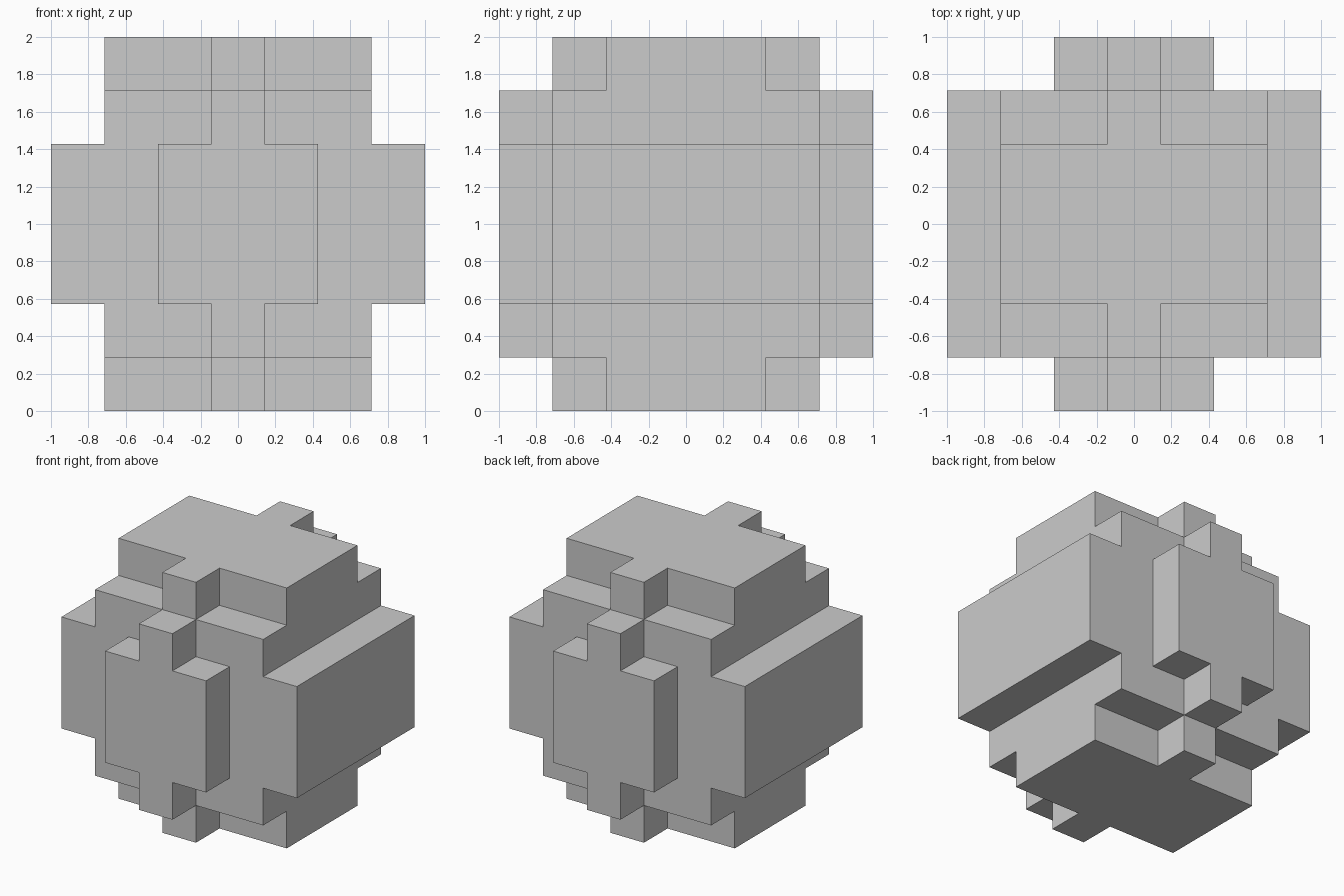
import bpy, bmesh, math
from mathutils import Vector

if "Cube" in bpy.data.objects:
    bpy.data.objects.remove(bpy.data.objects["Cube"])

N = 3              # voxel indices run from -N to N
S = 2 / 7          # voxel size


def filled(x, y, z):
    """Stepped ball: a 5x5x5 core with caps on all six sides."""
    x, y, z = abs(x), abs(y), abs(z)
    core = x <= 2 and y <= 2 and z <= 2
    side_cap = x == 3 and y <= 2 and z <= 1
    front_cap = y == 3 and ((x <= 1 and z <= 1) or (x == 0 and z <= 2))
    top_cap = z == 3 and ((x <= 2 and y <= 1) or (x == 0 and y <= 2))
    return core or side_cap or front_cap or top_cap


bm = bmesh.new()
corners = {}


def corner(p):
    key = tuple(round(c * 2) for c in p)
    if key not in corners:
        corners[key] = bm.verts.new((p[0] * S, p[1] * S, p[2] * S + 1))
    return corners[key]


# Outer skin: one square wherever a filled voxel meets an empty one
R = range(-N, N + 1)
for cell in [(x, y, z) for x in R for y in R for z in R if filled(x, y, z)]:
    for axis in range(3):
        for sign in (-1, 1):
            n = Vector((0, 0, 0))
            n[axis] = sign
            c = Vector(cell)
            if filled(*(int(v) for v in c + n)):
                continue
            u = Vector((0, 0, 0))
            u[(axis + 1) % 3] = 0.5
            v = n.cross(u)
            m = c + n * 0.5
            bm.faces.new([corner(m + d) for d in (-u - v, u - v, u + v, v - u)])

# Merge coplanar squares into clean flat faces
bmesh.ops.dissolve_limit(bm, angle_limit=math.radians(1),
                         verts=bm.verts[:], edges=bm.edges[:])

mesh = bpy.data.meshes.new("voxel_ball")
bm.to_mesh(mesh)
bm.free()
bpy.context.collection.objects.link(bpy.data.objects.new("voxel_ball", mesh))
